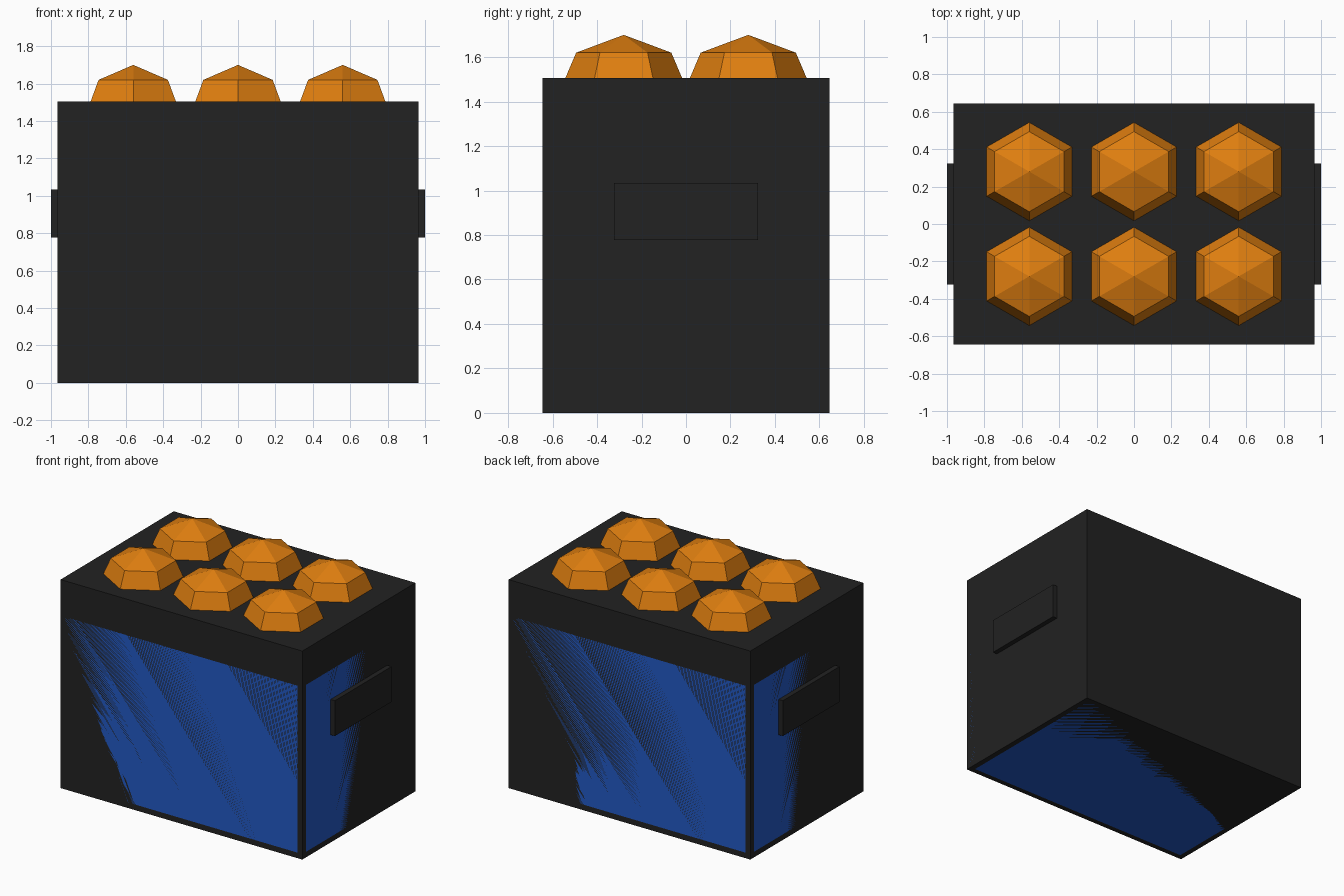
import bpy, math
from mathutils import Vector

if "Cube" in bpy.data.objects:
    bpy.data.objects.remove(bpy.data.objects["Cube"])


def material(name, rgb):
    m = bpy.data.materials.new(name)
    m.diffuse_color = (*rgb, 1)
    m.use_nodes = True
    m.node_tree.nodes["Principled BSDF"].inputs["Base Color"].default_value = m.diffuse_color
    return m


BLACK = material("black plastic", (0.016, 0.016, 0.016))
BLUE = material("blue panel", (0.016, 0.10, 0.56))
ORANGE = material("orange cap", (0.74, 0.21, 0.005))


def mesh_object(name, verts, faces, mat):
    me = bpy.data.meshes.new(name)
    me.from_pydata(verts, [], faces)
    me.materials.append(mat)
    ob = bpy.data.objects.new(name, me)
    bpy.context.collection.objects.link(ob)
    return ob


def box(name, lo, hi, mat):
    v = [(x, y, z) for x in (lo[0], hi[0]) for y in (lo[1], hi[1]) for z in (lo[2], hi[2])]
    f = [(0, 1, 3, 2), (4, 6, 7, 5), (0, 4, 5, 1), (2, 3, 7, 6), (0, 2, 6, 4), (1, 5, 7, 3)]
    return mesh_object(name, v, f, mat)


W, D, H = 0.965, 0.645, 1.505      # half width, half depth, height
M = 0.04                           # panel margin
PANEL_TOP = 1.245

# Crate body
box("crate_body", (-W, -D, 0), (W, D, H), BLACK)

# End handles
for s, side in ((1, "right"), (-1, "left")):
    x0, x1 = sorted((s * W, s * 1.0))
    box("crate_handle_" + side, (x0, -0.323, 0.778), (x1, 0.323, 1.033), BLACK)


# Flush blue panels, lying in the plane of each wall and the underside
def panel(name, origin, u, v):
    o, u, v = Vector(origin), Vector(u), Vector(v)
    mesh_object(name, [o, o + u, o + u + v, o + v], [(0, 1, 2, 3)], BLUE)


w, d, h = 2 * (W - M), 2 * (D - M), PANEL_TOP - M
for s, a, b in ((1, "right", "back"), (-1, "left", "front")):
    panel("panel_" + a, (s * W, -s * (D - M), M), (0, s * d, 0), (0, 0, h))
    panel("panel_" + b, (s * (W - M), s * D, M), (-s * w, 0, 0), (0, 0, h))
panel("panel_underside", (-W + M, D - M, 0), (w, 0, 0), (0, -d, 0))


# Six hexagonal faceted caps: base ring, shoulder ring, apex
def cap(name, cx, cy):
    n = 6
    v = []
    for r, z in ((0.263, H), (0.214, 1.62)):
        for i in range(n):
            t = math.pi / 2 + 2 * math.pi * i / n
            v.append((cx + r * math.cos(t), cy + r * math.sin(t), z))
    v.append((cx, cy, 1.70))
    f = []
    for i in range(n):
        j = (i + 1) % n
        f += [(i, j, n + j, n + i), (n + i, n + j, 2 * n)]
    mesh_object(name, v, f, ORANGE)


for ix in (-1, 0, 1):
    for iy in (-1, 1):
        cap("top_cap", ix * 0.56, iy * 0.28)
